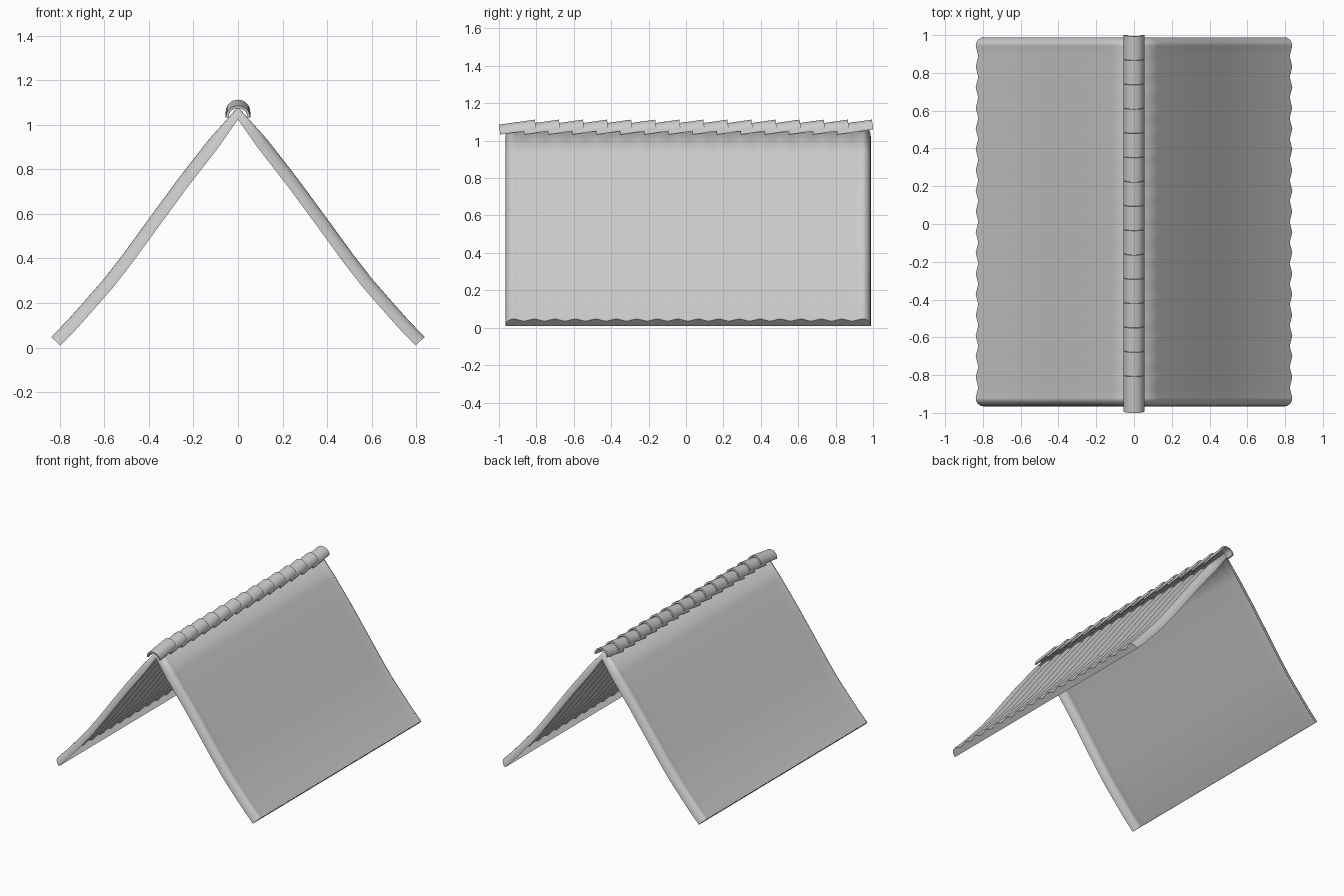
import bpy, bmesh
from math import sin, cos, pi, radians
from mathutils import Vector, Matrix

if "Cube" in bpy.data.objects:
    bpy.data.objects.remove(bpy.data.objects["Cube"])

def finish(name, bm, angle):
    bmesh.ops.remove_doubles(bm, verts=bm.verts, dist=1e-5)
    bmesh.ops.recalc_face_normals(bm, faces=bm.faces)
    me = bpy.data.meshes.new(name)
    bm.to_mesh(me)
    bm.free()
    ob = bpy.data.objects.new(name, me)
    bpy.context.collection.objects.link(ob)
    bpy.ops.object.select_all(action='DESELECT')
    bpy.context.view_layer.objects.active = ob
    ob.select_set(True)
    bpy.ops.object.shade_smooth_by_angle(angle=radians(angle))
    return ob

def skin(bm, rows):
    grid = [[bm.verts.new(p) for p in r] for r in rows]
    for a, b in zip(grid, grid[1:]):
        for i in range(len(a) - 1):
            bm.faces.new((a[i], a[i + 1], b[i + 1], b[i]))

# Roof slopes: corrugated sheet with rolled gable ends and an eave lip
profile = [(0, 1.08), (.13, .935), (.27, .755), (.395, .585), (.515, .42),
           (.6, .31), (.69, .207), (.77, .117), (.838, .048)]
T, Y0, Y1, ROLL, WAVES = .056, -.965, .988, .045, 17
cols = []
for k in range(5):                                   # front roll
    a = k / 5 * pi / 2
    cols.append((Y0 + ROLL * (1 - cos(a)), T * (1 - sin(a))))
n = WAVES * 2
for i in range(n + 1):                               # zigzag corrugation
    y = Y0 + ROLL + (Y1 - Y0 - 2 * ROLL) * i / n
    cols.append((y, .019 * (i % 2)))
for k in range(4, -1, -1):                           # back roll
    a = k / 5 * pi / 2
    cols.append((Y1 - ROLL * (1 - cos(a)), T * (1 - sin(a))))

pts = [Vector((x, 0, z)) for x, z in profile]
rows = []
for i, p in enumerate(pts):
    d = pts[min(i + 1, len(pts) - 1)] - pts[max(i - 1, 0)]
    nor = Vector((-d.z, 0, d.x)).normalized() if i else Vector((0, 0, 1))
    rows.append([p - nor * dd + Vector((0, y, 0)) for y, dd in cols])
rows.append([p - nor * T + Vector((0, y, 0)) for y, dd in cols])
bm = bmesh.new()
skin(bm, rows)
roof = finish("roof_slopes", bm, 60)
roof.modifiers.new("Mirror", 'MIRROR')

# Ridge tiles: overlapping tilted half-round shells
R, H, TH, LEN, TILT, STEPS = .055, .053, .012, .194, radians(8), 14
for i in range(15):
    bm = bmesh.new()
    loop = [(R * cos(pi * k / STEPS), H * sin(pi * k / STEPS)) for k in range(STEPS + 1)]
    loop += [((R - TH) * cos(pi * k / STEPS), (H - TH) * sin(pi * k / STEPS))
             for k in range(STEPS, -1, -1)]
    loop.append(loop[0])
    ends = [[Vector((x, y, z)) for x, z in loop] for y in (0, LEN)]
    skin(bm, ends)
    for e in ends:                                   # end rims
        skin(bm, [e[:STEPS + 1], e[STEPS + 1:-1][::-1]])
    rear = -.802 + .1287 * i
    bm.transform(Matrix.Translation((0, rear - LEN + .003, 1.033)) @ Matrix.Rotation(TILT, 4, 'X'))
    finish(f"ridge_tile_{i + 1}", bm, 35)
